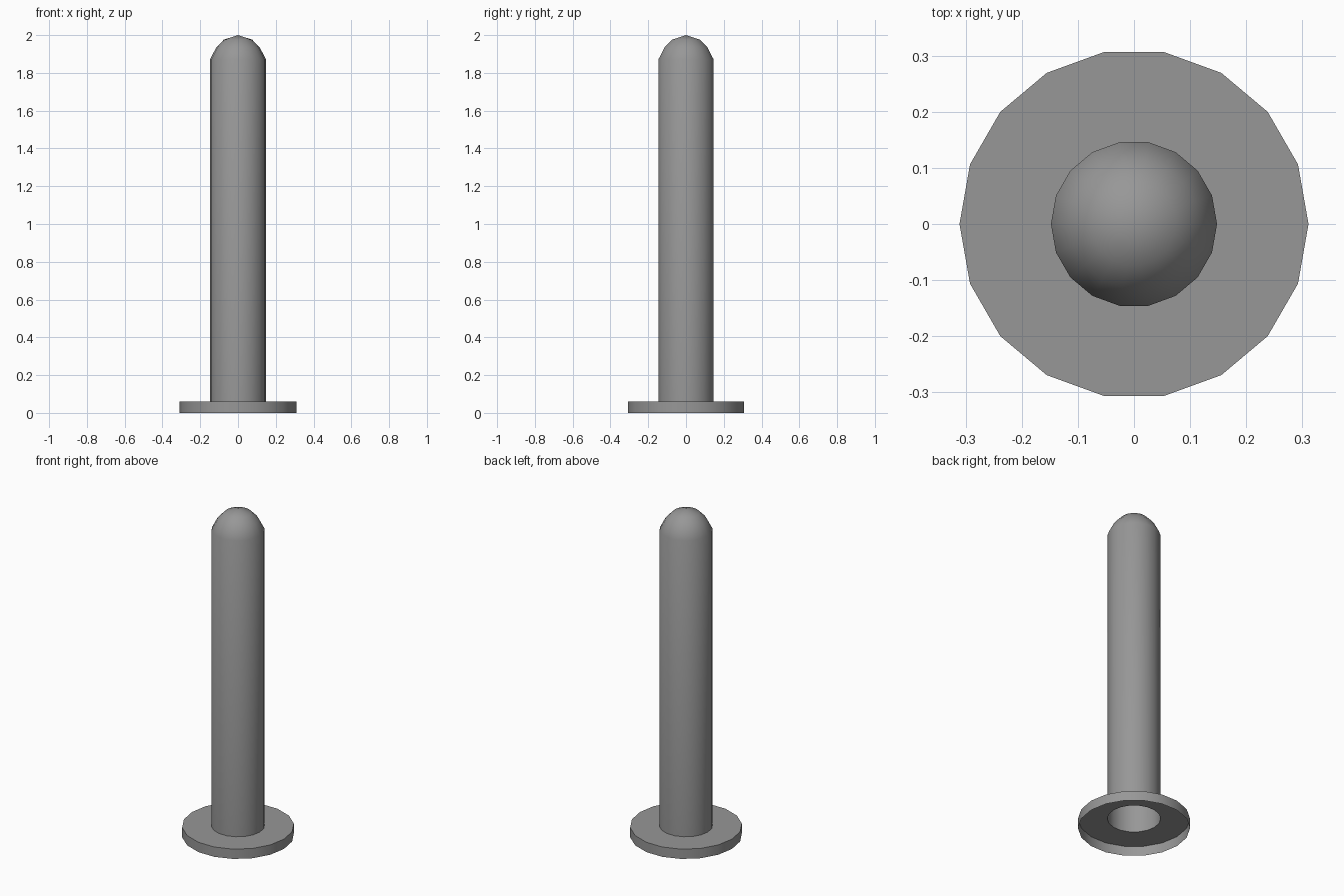
import bpy, bmesh, math

if "Cube" in bpy.data.objects:
    bpy.data.objects.remove(bpy.data.objects["Cube"])

SIDES = 18

# Dark grey paint
paint = bpy.data.materials.new("dark_grey")
paint.diffuse_color = (0.31, 0.31, 0.31, 1)
paint.use_nodes = True
paint.node_tree.nodes["Principled BSDF"].inputs["Base Color"].default_value = paint.diffuse_color


def lathe(name, profile):
    """Spin (radius, z) points around the z axis; radius 0 makes a pole."""
    bm = bmesh.new()
    rings = []
    for r, z in profile:
        if r == 0:
            rings.append([bm.verts.new((0, 0, z))] * SIDES)
        else:
            rings.append([bm.verts.new((r * math.cos(2 * math.pi * i / SIDES),
                                        r * math.sin(2 * math.pi * i / SIDES), z))
                          for i in range(SIDES)])
    for low, high in zip(rings, rings[1:]):
        for i in range(SIDES):
            j = (i + 1) % SIDES
            corners = [low[i], low[j], high[j], high[i]]
            bm.faces.new(list(dict.fromkeys(corners)))
    mesh = bpy.data.meshes.new(name)
    bm.to_mesh(mesh)
    bm.free()
    mesh.materials.append(paint)
    obj = bpy.data.objects.new(name, mesh)
    bpy.context.collection.objects.link(obj)
    bpy.ops.object.select_all(action='DESELECT')
    obj.select_set(True)
    bpy.context.view_layer.objects.active = obj
    bpy.ops.object.shade_smooth_by_angle(angle=math.radians(45))
    return obj


# Hollow post with a rounded cap, rising from the top of the flange
lathe("post", [(0.148, 0.06), (0.148, 1.872), (0.115, 1.935),
               (0.075, 1.976), (0, 2.0)])

# Base flange: an open shell of rim and top, hollow underneath
lathe("base_flange", [(0.311, 0), (0.311, 0.06), (0.148, 0.06)])
